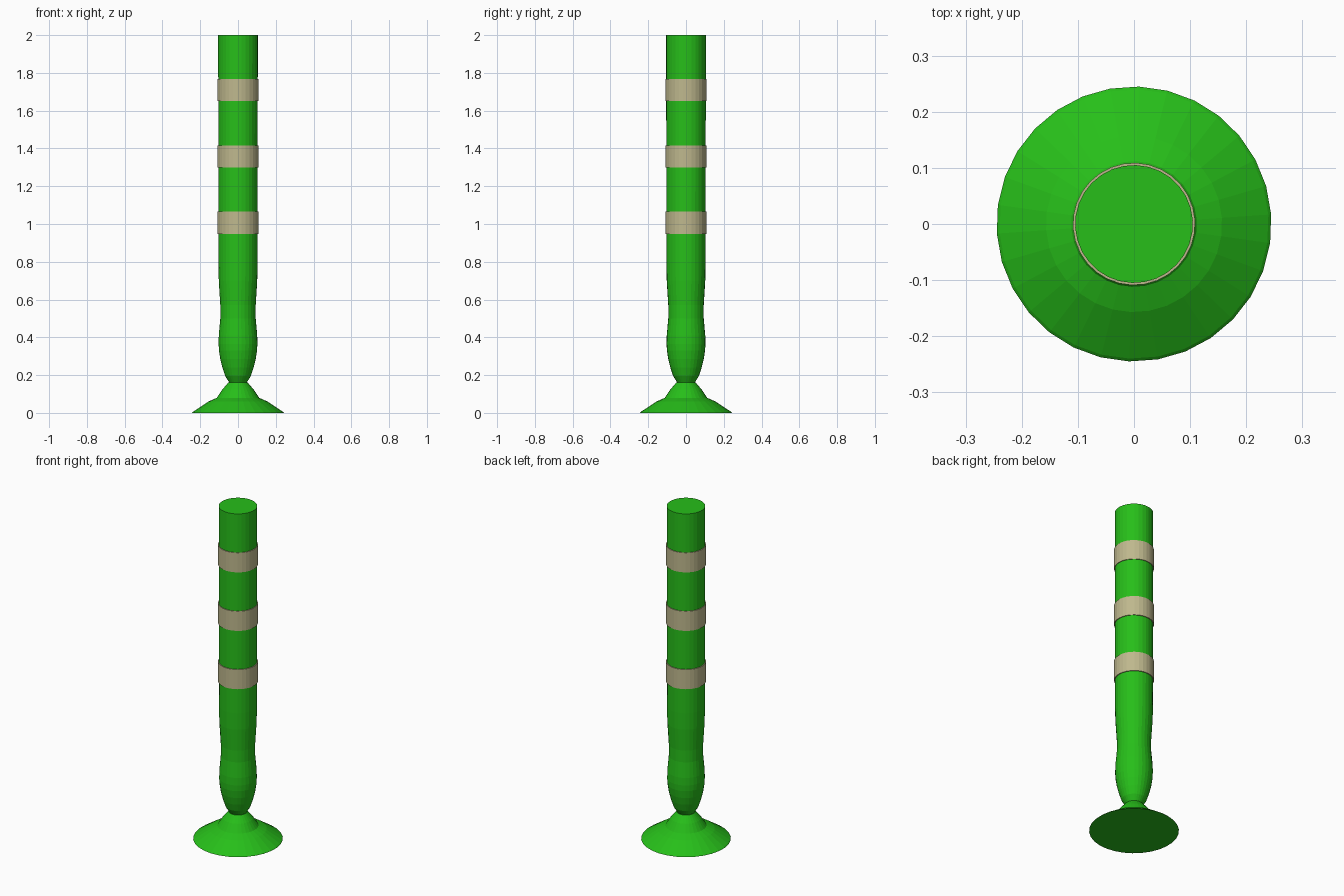
import bpy, bmesh, math

if "Cube" in bpy.data.objects:
    bpy.data.objects.remove(bpy.data.objects["Cube"])

SIDES = 30
TURN = math.radians(4)

def material(name, rgb):
    m = bpy.data.materials.new(name)
    m.diffuse_color = (*rgb, 1)
    m.use_nodes = True
    m.node_tree.nodes["Principled BSDF"].inputs["Base Color"].default_value = m.diffuse_color
    return m

green = material("green", (0.02, 0.52, 0.01))
beige = material("beige", (0.52, 0.48, 0.27))

def lathe(name, profile, mat, closed=False):
    """Revolve (radius, z) points around z; cap the ends or close into a ring."""
    bm = bmesh.new()
    rings = [[bm.verts.new((r * math.cos(TURN + math.tau * i / SIDES),
                            r * math.sin(TURN + math.tau * i / SIDES), z))
              for i in range(SIDES)] for r, z in profile]
    pairs = list(zip(rings, rings[1:]))
    if closed:
        pairs.append((rings[-1], rings[0]))
    else:
        bm.faces.new(rings[0][::-1])
        bm.faces.new(rings[-1])
    for a, b in pairs:
        for i in range(SIDES):
            j = (i + 1) % SIDES
            bm.faces.new((a[i], a[j], b[j], b[i]))
    bmesh.ops.recalc_face_normals(bm, faces=bm.faces)
    mesh = bpy.data.meshes.new(name)
    bm.to_mesh(mesh)
    bm.free()
    mesh.materials.append(mat)
    obj = bpy.data.objects.new(name, mesh)
    bpy.context.collection.objects.link(obj)
    return obj

# Flared foot
lathe("base", [(0.245, 0), (0.24, 0.005), (0.157, 0.06), (0.112, 0.08),
               (0.082, 0.125), (0.05, 0.162)], green)

# Post with rounded lower end and slight waist
lathe("post", [(0.046, 0.16), (0.068, 0.195), (0.083, 0.24), (0.094, 0.285),
               (0.101, 0.33), (0.103, 0.365), (0.102, 0.41), (0.094, 0.50),
               (0.094, 0.57), (0.102, 0.70), (0.104, 0.80), (0.105, 2.0)], green)

# Reflective bands
for n, z in enumerate((0.947, 1.298, 1.65)):
    lathe(f"band_{n + 1}", [(0.1035, z), (0.109, z), (0.109, z + 0.118),
                            (0.1035, z + 0.118)], beige, closed=True)
